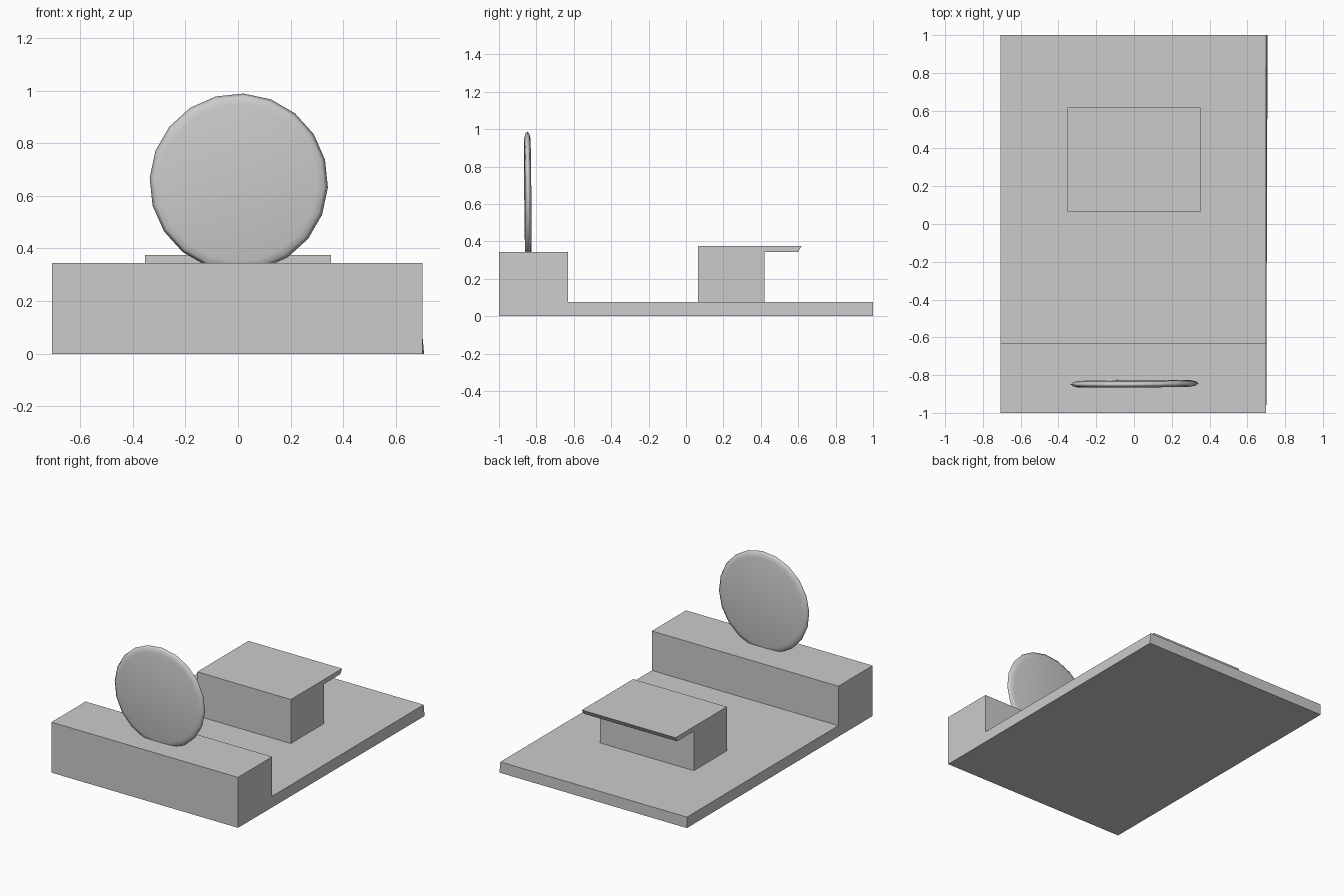
import bpy, bmesh, math
from mathutils import Matrix

if "Cube" in bpy.data.objects:
    bpy.data.objects.remove(bpy.data.objects["Cube"])


def make_object(name, bm):
    bmesh.ops.recalc_face_normals(bm, faces=bm.faces[:])
    mesh = bpy.data.meshes.new(name)
    bm.to_mesh(mesh)
    bm.free()
    obj = bpy.data.objects.new(name, mesh)
    bpy.context.collection.objects.link(obj)
    return obj


def extrude_profile(name, points, x0, x1):
    """Extrude a (y, z) side profile along x."""
    bm = bmesh.new()
    face = bm.faces.new([bm.verts.new((x0, y, z)) for y, z in points])
    ext = bmesh.ops.extrude_face_region(bm, geom=[face])["geom"]
    verts = [v for v in ext if isinstance(v, bmesh.types.BMVert)]
    bmesh.ops.translate(bm, verts=verts, vec=(x1 - x0, 0, 0))
    return make_object(name, bm)


# Stepped base: floor slab with a raised front block
base = extrude_profile("base", [(-1, 0), (1, 0), (1, 0.075), (-0.632, 0.075),
                                (-0.632, 0.344), (-1, 0.344)], -0.707, 0.70)
# Lower right back corner splays out slightly
for v in base.data.vertices:
    if v.co.x > 0 and v.co.y > 0.9 and v.co.z < 0.01:
        v.co.x = 0.707

# Counter: solid block with a top overhanging to the back, chamfered lip
extrude_profile("counter", [(0.065, 0.07), (0.42, 0.07), (0.42, 0.344),
                            (0.60, 0.344), (0.617, 0.375), (0.065, 0.375)],
                -0.353, 0.353)

# Upright round disc with a soft rim
SIDES = 20
bm = bmesh.new()
profile = [(0.30, 0.017), (0.325, 0.011), (0.339, 0),
           (0.325, -0.011), (0.30, -0.017)]
rings = []
for r, y in profile:
    rings.append([bm.verts.new((r * math.sin(2 * math.pi * i / SIDES), y,
                                r * math.cos(2 * math.pi * i / SIDES)))
                  for i in range(SIDES)])
for a, b in zip(rings, rings[1:]):
    for i in range(SIDES):
        j = (i + 1) % SIDES
        bm.faces.new((a[i], a[j], b[j], b[i]))
bm.faces.new(rings[0])
bm.faces.new(rings[-1])
for f in bm.faces:
    f.smooth = True
disc = make_object("round_disc", bm)
disc.matrix_world = (Matrix.Translation((0.003, -0.846, 0.65))
                     @ Matrix.Rotation(math.radians(0.4), 4, 'Z')
                     @ Matrix.Rotation(math.radians(0.5), 4, 'X')
                     @ Matrix.Rotation(math.radians(3), 4, 'Y'))
